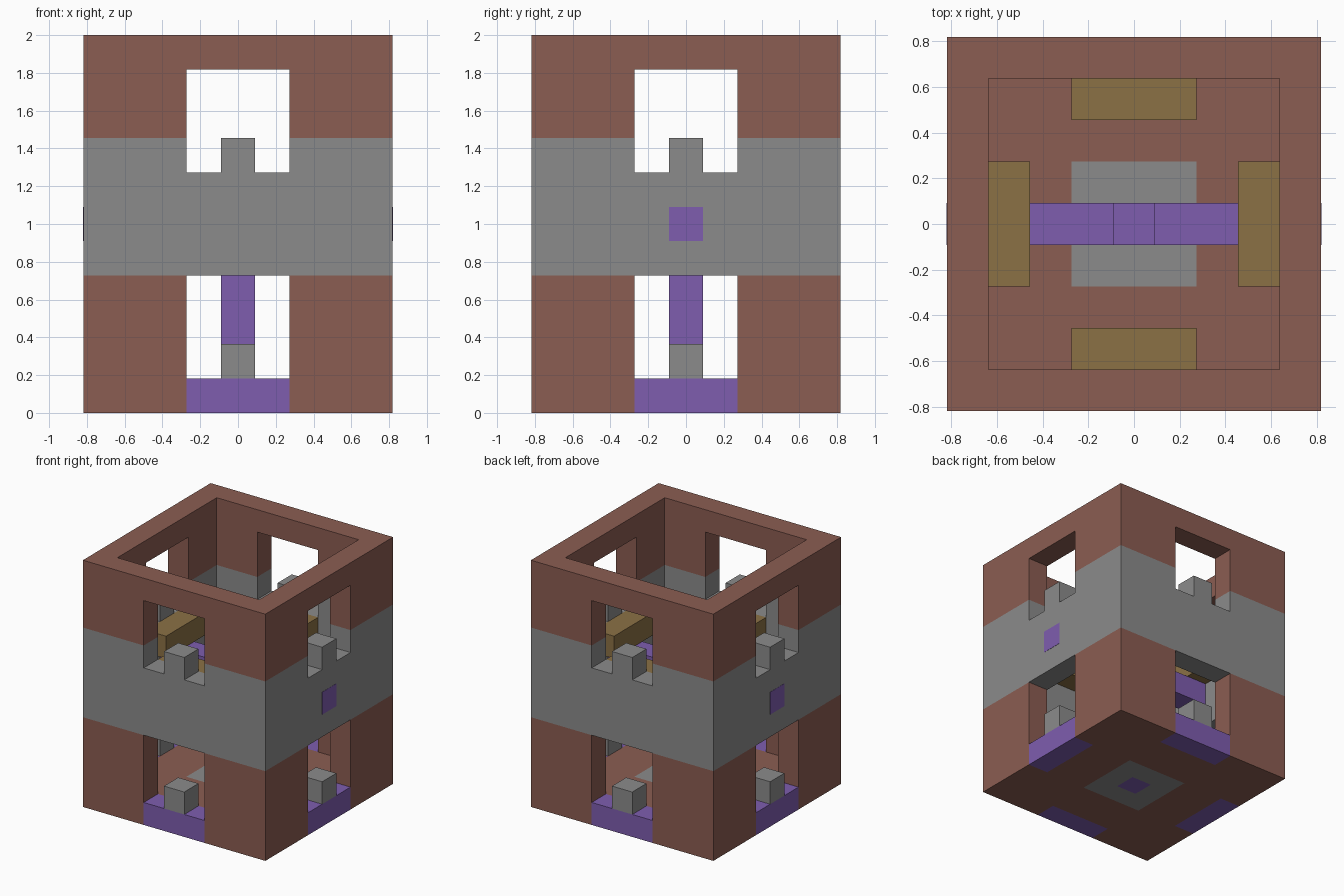
import bpy, bmesh
from math import pi
from mathutils import Matrix

cube = bpy.data.objects.get("Cube")
if cube:
    bpy.data.objects.remove(cube, do_unlink=True)

U = 2 / 11  # one block; the tower is 9 x 9 x 11 blocks


def material(name, rgb):
    mat = bpy.data.materials.new(name)
    mat.use_nodes = True
    color = (*rgb, 1)
    mat.diffuse_color = color
    mat.node_tree.nodes["Principled BSDF"].inputs["Base Color"].default_value = color
    return mat


BROWN = material("brick_brown", (0.26, 0.11, 0.085))
GREY = material("stone_grey", (0.26, 0.26, 0.26))
PURPLE = material("purple", (0.21, 0.11, 0.43))
GOLD = material("dark_gold", (0.26, 0.165, 0.06))


def finish(name, bm, mat, turn=0):
    bmesh.ops.recalc_face_normals(bm, faces=bm.faces)
    bm.transform(Matrix.Scale(U, 4) @ Matrix.Rotation(turn * pi / 2, 4, "Z"))
    mesh = bpy.data.meshes.new(name)
    bm.to_mesh(mesh)
    bm.free()
    mesh.materials.append(mat)
    obj = bpy.data.objects.new(name, mesh)
    bpy.context.collection.objects.link(obj)


def prism(name, plan, z0, z1, mat, turn=0):
    """Upright prism from a plan outline, turned by quarter turns."""
    bm = bmesh.new()
    base = bm.faces.new([bm.verts.new((x, y, z0)) for x, y in plan])
    out = bmesh.ops.extrude_face_region(bm, geom=[base], use_keep_orig=True)
    top = [v for v in out["geom"] if isinstance(v, bmesh.types.BMVert)]
    bmesh.ops.translate(bm, verts=top, vec=(0, 0, z1 - z0))
    finish(name, bm, mat, turn)


def box(name, x0, x1, y, z0, z1, mat, turn=0):
    """Box spanning x0..x1 and -y..y."""
    prism(name, [(x0, -y), (x1, -y), (x1, y), (x0, y)], z0, z1, mat, turn)


def ring(name, outer, inner, z0, z1, mat):
    """Square frame with a square hole."""
    bm = bmesh.new()
    corners = [(-1, -1), (1, -1), (1, 1), (-1, 1)]
    loops = [[bm.verts.new((r * x, r * y, z)) for x, y in corners]
             for r, z in ((outer, z0), (outer, z1), (inner, z1), (inner, z0))]
    for k in range(4):
        a, b = loops[k], loops[(k + 1) % 4]
        for i in range(4):
            j = (i + 1) % 4
            bm.faces.new((a[i], a[j], b[j], b[i]))
    finish(name, bm, mat)


# Floor, central paving and pillar
ring("floor", 3.5, 1.5, 0, 1, BROWN)
ring("central_paving", 1.5, 0.5, 0, 1, GREY)
box("central_pillar", -0.5, 0.5, 0.5, 0, 7, PURPLE)

# Continuous wall courses above each row of windows
ring("wall_band", 4.5, 3.5, 4, 7, GREY)
ring("top_rim", 4.5, 3.5, 10, 11, BROWN)

# Parts repeated on every corner or side
corner = [(1.5, 3.5), (3.5, 3.5), (3.5, 1.5), (4.5, 1.5), (4.5, 4.5), (1.5, 4.5)]
for t, side in enumerate(("left", "back", "right", "front")):
    prism(f"lower_corner_{side}", corner, 0, 4, BROWN, t)
    prism(f"band_corner_{side}", corner, 7, 8, GREY, t)
    prism(f"upper_corner_{side}", corner, 8, 10, BROWN, t)
    box(f"window_sill_{side}", 3.5, 4.5, 1.5, 0, 1, PURPLE, t)
    box(f"lower_window_block_{side}", 3.5, 4.5, 0.5, 1, 2, GREY, t)
    box(f"upper_window_block_{side}", 3.5, 4.5, 0.5, 7, 8, GREY, t)
    box(f"shelf_{side}", 2.5, 3.5, 1.5, 6, 7, GOLD, t)

# Cross beam, its ends showing on the outer walls
for t, side in ((0, "left"), (2, "right")):
    box(f"cross_beam_{side}", 0.5, 4.51, 0.5, 5, 6, PURPLE, t)
